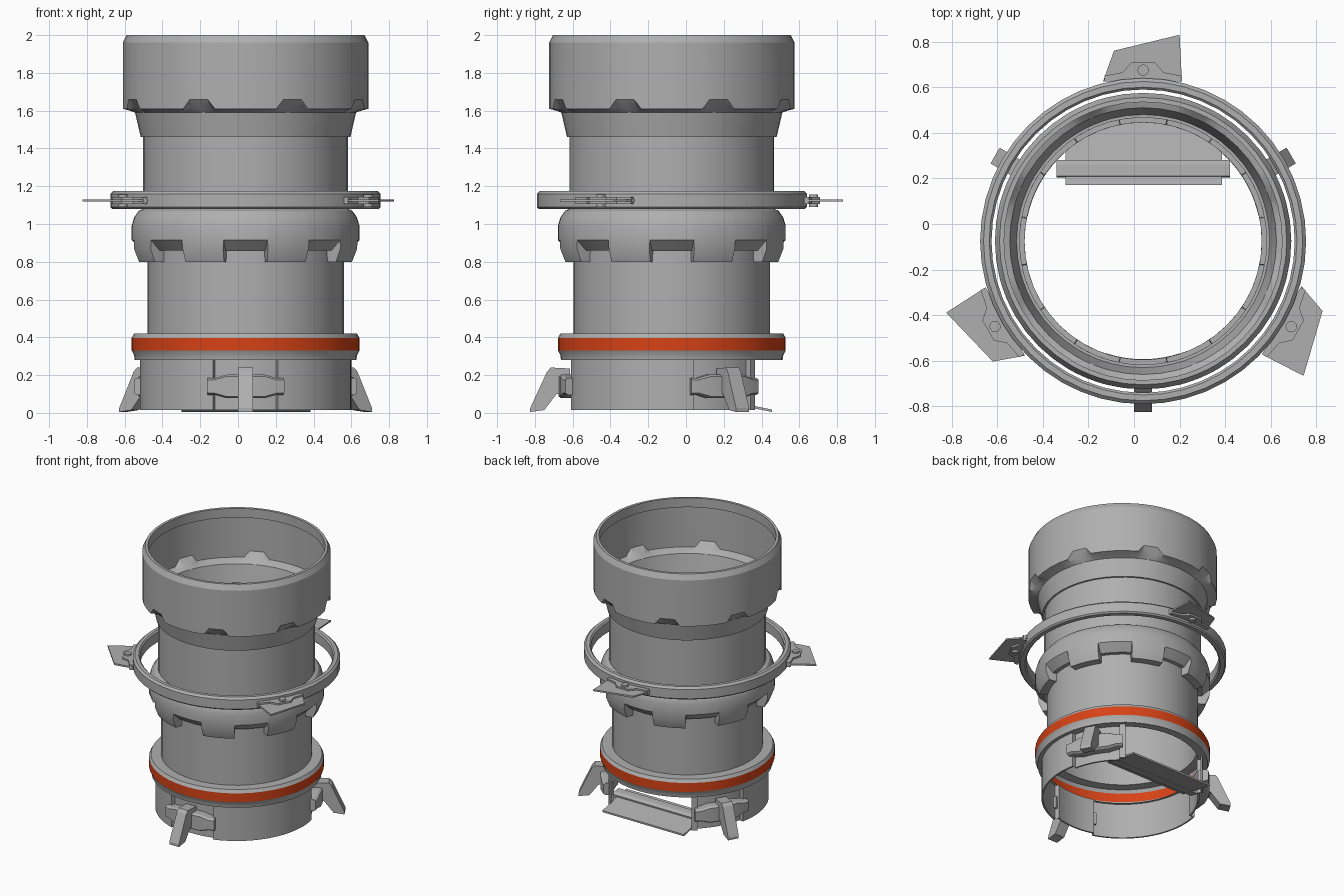
import bpy, bmesh, math
from mathutils import Matrix, Vector

if "Cube" in bpy.data.objects:
    bpy.data.objects.remove(bpy.data.objects["Cube"])

CX, CY = 0.04, -0.075          # main axis


def material(name, rgb):
    m = bpy.data.materials.new(name)
    m.diffuse_color = (*rgb, 1)
    m.use_nodes = True
    m.node_tree.nodes["Principled BSDF"].inputs["Base Color"].default_value = m.diffuse_color
    return m


GREY = material("grey_metal", (0.43, 0.43, 0.43))
ORANGE = material("orange_band", (0.68, 0.055, 0.008))


def finish(name, bm, smooth=True):
    bmesh.ops.remove_doubles(bm, verts=bm.verts, dist=1e-5)
    bmesh.ops.recalc_face_normals(bm, faces=bm.faces)
    me = bpy.data.meshes.new(name)
    bm.to_mesh(me)
    bm.free()
    me.materials.append(GREY)
    ob = bpy.data.objects.new(name, me)
    bpy.context.collection.objects.link(ob)
    if smooth:
        bpy.ops.object.select_all(action='DESELECT')
        ob.select_set(True)
        bpy.context.view_layer.objects.active = ob
        bpy.ops.object.shade_smooth_by_angle(angle=math.radians(25))
    return ob


def lathe(name, profile, angles, closed=True, loop=False):
    """Spin profile(angle) -> [(r, z)] around the axis; loop closes the profile."""
    bm = bmesh.new()
    rows = []
    for a in angles:
        c, s = math.cos(math.radians(a)), math.sin(math.radians(a))
        rows.append([bm.verts.new((CX + r * c, CY + r * s, z)) for r, z in profile(a)])
    n, k = len(rows), len(rows[0])
    for i in range(n if closed else n - 1):
        p, q = rows[i], rows[(i + 1) % n]
        for j in range(k if loop else k - 1):
            bm.faces.new((p[j], q[j], q[(j + 1) % k], p[(j + 1) % k]))
    if loop and not closed:
        bm.faces.new(rows[0])
        bm.faces.new(rows[-1])
    return finish(name, bm)


def prism(name, pts, lo, hi, mat, smooth=False):
    """Extrude a 2D outline from lo to hi along the third axis, then place it by mat."""
    bm = bmesh.new()
    a = [bm.verts.new(mat @ Vector((x, y, lo))) for x, y in pts]
    b = [bm.verts.new(mat @ Vector((x, y, hi))) for x, y in pts]
    bm.faces.new(a)
    bm.faces.new(b)
    for i in range(len(pts)):
        j = (i + 1) % len(pts)
        bm.faces.new((a[i], a[j], b[j], b[i]))
    return finish(name, bm, smooth)


def around(a):
    """Local y points outward along angle a, local x clockwise."""
    return Matrix.Translation((CX, CY, 0)) @ Matrix.Rotation(math.radians(a - 90), 4, 'Z')


even = [i * 360 / 48 for i in range(48)]

# Hood with eight trapezoid notches along its lower edge
hood_angles = [22.5 + 45 * k + o for k in range(8)
               for o in (-22.5, -15, -8, -4.5, 0, 4.5, 8, 15)]


def hood(a):
    d = abs((a - 22.5 + 22.5) % 45 - 22.5)
    z = 1.66 if d < 5 else 1.61
    return [(0.61, 1.93), (0.61, 2.0), (0.63, 2.0), (0.65, 1.96), (0.65, z),
            (0.612, 1.60 + (z - 1.61) * 0.3), (0.585, 1.59), (0.555, 1.46), (0.542, 1.46)]


lathe("hood", hood, hood_angles)

# Upper tube
lathe("upper_tube", lambda a: [(0.542, 1.46), (0.542, 1.08)], even)

# Castellated collar with eight gaps
collar_angles = [45 * k + o for k in range(8)
                 for o in (-11.4, -11.1, -5.5, 0, 5.5, 11.1, 11.4, 17, 22.5, 28)]


def collar(a):
    d = abs((a + 22.5) % 45 - 22.5)
    low = [(0.603, 0.915), (0.548, 0.86), (0.52, 0.86)] if d < 11.25 else \
          [(0.603, 0.87), (0.575, 0.80), (0.52, 0.80)]
    return [(0.542, 1.08), (0.565, 1.07), (0.59, 1.035), (0.603, 0.99)] + low


lathe("collar", collar, collar_angles)

# Lower tube
lathe("lower_tube", lambda a: [(0.52, 0.9), (0.52, 0.42)], even)

# Banded flange, orange between two heights
band = lathe("banded_flange", lambda a: [(0.52, 0.42), (0.59, 0.42), (0.603, 0.397), (0.603, 0.33),
                                         (0.59, 0.305), (0.587, 0.28), (0.53, 0.28)], even)
band.data.materials.append(ORANGE)
for p in band.data.polygons:
    if 0.34 < p.center.z < 0.39:
        p.material_index = 1

# Floating ring
lathe("floating_ring", lambda a: [(0.675, 1.175), (0.70, 1.175), (0.715, 1.16), (0.715, 1.09),
                                  (0.705, 1.08), (0.675, 1.08), (0.665, 1.09), (0.665, 1.165)],
      even, loop=True)

# Base skirt, open at the back and recessed behind each foot
FEET = (30, 150, 270)
step = [128 + i * 4 for i in range(72)]
for f in FEET:
    for e in (f - 18, f + 18):
        e += 360 if e < 128 else 0
        step += [e - 0.15, e + 0.15]
step = sorted(step)


def skirt(a):
    deep = min(abs((a - f + 180) % 360 - 180) for f in FEET) < 18
    r = 0.53 if deep else 0.56
    return [(r, 0.28), (r, 0.015), (r - 0.012, 0.015), (r - 0.012, 0.28)]


lathe("base_skirt", skirt, step, closed=False, loop=True)

# Feet with curved clamp brackets
for f in FEET:
    m = around(f)
    side = m @ Matrix(((0, 0, 1, 0), (1, 0, 0, 0), (0, 1, 0, 0), (0, 0, 0, 1)))
    prism("foot", [(0.54, 0.235), (0.64, 0.24), (0.66, 0.22), (0.75, 0.025), (0.75, 0.005),
                   (0.675, 0.015), (0.61, 0.1), (0.54, 0.1)], -0.04, 0.04, side)

    def clamp(a, f=f):
        h = 0.045 if abs(a - f) > 15 else 0.062
        return [(0.53, 0.14 + h), (0.585, 0.14 + h), (0.60, 0.13 + h), (0.60, 0.15 - h),
                (0.585, 0.14 - h), (0.53, 0.14 - h)]

    lathe("clamp_bracket", clamp, [f + o for o in (-20, -16, -10, -5, 0, 5, 10, 16, 20)],
          closed=False, loop=True)

# Fins, mounts and screws on the floating ring
for f in (90, 210, 330):
    m = around(f)
    prism("fin", [(-0.176, 0.70), (-0.128, 0.835), (0.16, 0.905), (0.17, 0.70)], 1.118, 1.13, m)
    prism("fin_mount", [(-0.17, 0.70), (-0.17, 0.725), (-0.09, 0.74), (-0.05, 0.785), (0.05, 0.785),
                        (0.09, 0.74), (0.17, 0.725), (0.17, 0.70)], 1.105, 1.142, m)
    prism("fin_screw", [(0.025 * math.cos(i * math.pi / 6), 0.75 + 0.025 * math.sin(i * math.pi / 6))
                        for i in range(12)], 1.09, 1.155, m, True)

# Hinged flap in the rear opening, with its rod
along_x = Matrix(((0, 0, 1, 0), (1, 0, 0, 0), (0, 1, 0, 0), (0, 0, 0, 1)))
prism("rear_flap", [(0.17, 0.075), (0.17, 0.062), (0.455, 0.005), (0.455, 0.018)],
      -0.30, 0.385, along_x)
prism("flap_rod", [(0.205, 0.05), (0.275, 0.035), (0.28, 0.065), (0.26, 0.08), (0.21, 0.085)],
      -0.34, 0.42, along_x)
